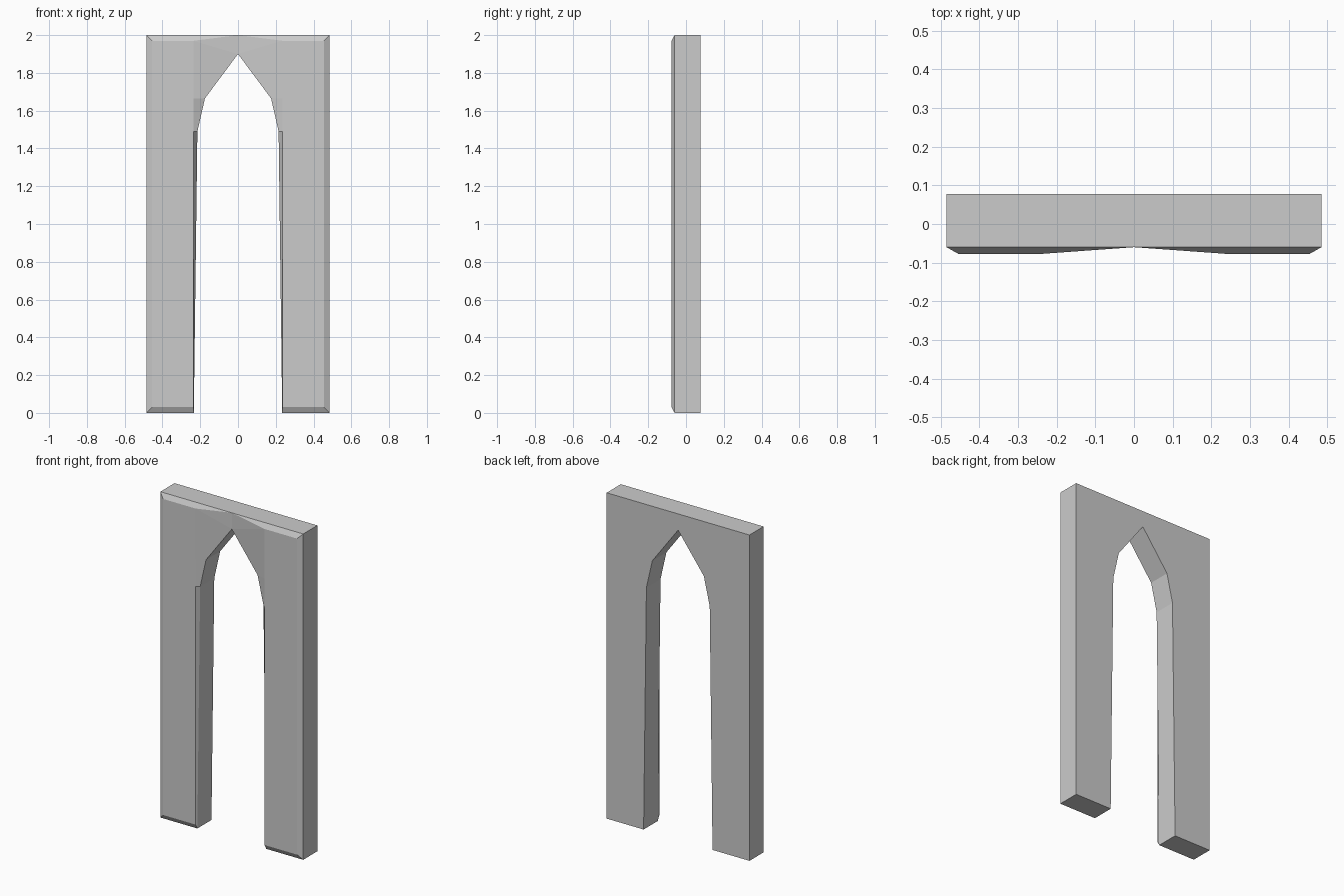
import bpy, bmesh

if "Cube" in bpy.data.objects:
    bpy.data.objects.remove(bpy.data.objects["Cube"])

FRONT, RIM, BACK = -0.077, -0.06, 0.077

# Right half outline, from top centre round the leg to the arch tip (x, z)
outline = [(0, 2), (0.485, 2), (0.485, 0), (0.234, 0),
           (0.215, 1.49), (0.175, 1.665), (0, 1.9)]
# Raised front panel, inset from the outline
panel = [(0.235, 1.97), (0.455, 1.97), (0.455, 0.03),
         (0.235, 0.03), (0.235, 1.49), (0.235, 1.665)]

bm = bmesh.new()
for s in (1, -1):
    def ring(points, y):
        return [bm.verts.new((s * x, y, z)) for x, z in points]
    back, rim, face = ring(outline, BACK), ring(outline, RIM), ring(panel, FRONT)

    # Flat back and front faces
    bm.faces.new(back)
    bm.faces.new(face)
    # Sides and arch soffit
    for i in range(6):
        bm.faces.new((back[i], back[i + 1], rim[i + 1], rim[i]))
    # Sloped border between rim and front panel
    for i in range(6):
        j = (i + 1) % 6
        bm.faces.new((rim[i], rim[i + 1], face[j], face[i]))
    bm.faces.new((rim[6], rim[0], face[0]))

# Weld the halves along the centre line
bmesh.ops.remove_doubles(bm, verts=bm.verts[:], dist=1e-4)
bmesh.ops.recalc_face_normals(bm, faces=bm.faces[:])

mesh = bpy.data.meshes.new("pointed_archway")
bm.to_mesh(mesh)
bm.free()
archway = bpy.data.objects.new("pointed_archway", mesh)
bpy.context.collection.objects.link(archway)
